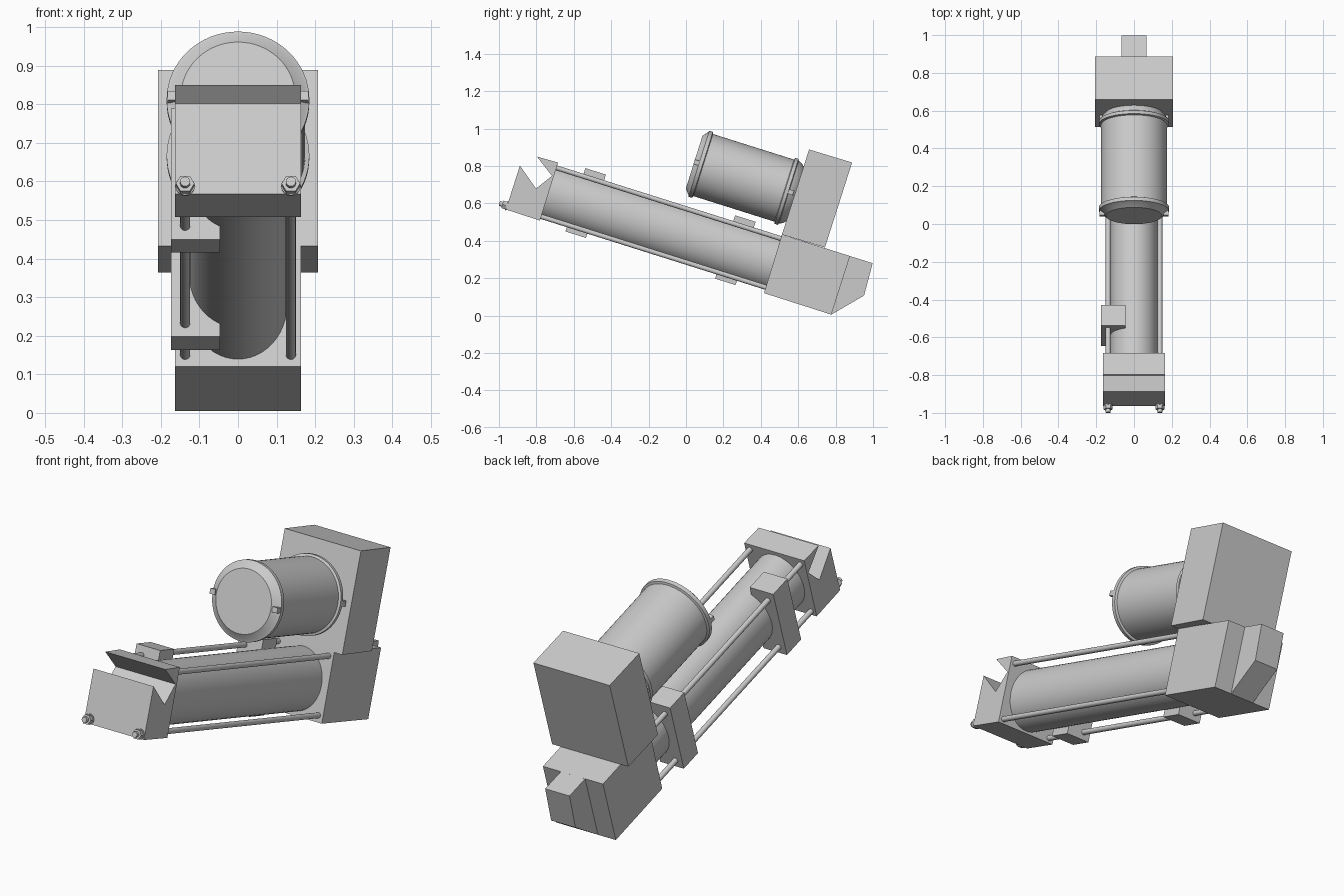
import bpy, bmesh, math
from mathutils import Matrix

cube = bpy.data.objects.get("Cube")
if cube:
    bpy.data.objects.remove(cube, do_unlink=True)

# Tilted working frame: x across, u along the tube, w square to it
TILT = Matrix.Rotation(math.radians(-17.5), 4, 'X')
TUBE_W, MOTOR_W = 0.408, 0.795

grey = bpy.data.materials.new("machine_grey")
grey.use_nodes = True
grey.diffuse_color = (0.6, 0.6, 0.6, 1)
grey.node_tree.nodes["Principled BSDF"].inputs["Base Color"].default_value = (0.6, 0.6, 0.6, 1)


def finish(name, bm, matrix, smooth=False):
    bmesh.ops.recalc_face_normals(bm, faces=bm.faces)
    mesh = bpy.data.meshes.new(name)
    bm.to_mesh(mesh)
    bm.free()
    mesh.materials.append(grey)
    obj = bpy.data.objects.new(name, mesh)
    obj.matrix_world = matrix
    bpy.context.collection.objects.link(obj)
    if smooth:
        bpy.ops.object.select_all(action='DESELECT')
        obj.select_set(True)
        bpy.context.view_layer.objects.active = obj
        bpy.ops.object.shade_smooth_by_angle(angle=math.radians(30))
    return obj


def side_profile(name, points, half_width):
    """Extrude a side outline (y, z) across x."""
    bm = bmesh.new()
    face = bm.faces.new([bm.verts.new((-half_width, y, z)) for y, z in points])
    grown = bmesh.ops.extrude_face_region(bm, geom=[face])
    verts = [g for g in grown["geom"] if isinstance(g, bmesh.types.BMVert)]
    bmesh.ops.translate(bm, verts=verts, vec=(2 * half_width, 0, 0))
    return finish(name, bm, Matrix.Identity(4))


def box(name, x, u, w):
    """Box in the tilted frame from (low, high) ranges."""
    bm = bmesh.new()
    bmesh.ops.create_cube(bm, size=1)
    for v in bm.verts:
        v.co = [r[0] if c < 0 else r[1] for c, r in zip(v.co, (x, u, w))]
    return finish(name, bm, TILT)


def turned(name, profile, x, w, sides, squash=1.0):
    """Closed turned part from (u, radius) pairs, axis along u."""
    bm = bmesh.new()
    rings = []
    for u, r in profile:
        ring = []
        for i in range(sides):
            a = math.tau * i / sides
            ring.append(bm.verts.new((x + r * squash * math.cos(a), u, w + r * math.sin(a))))
        rings.append(ring)
    for a, b in zip(rings, rings[1:]):
        for i in range(sides):
            j = (i + 1) % sides
            bm.faces.new((a[i], a[j], b[j], b[i]))
    bm.faces.new(rings[0])
    bm.faces.new(rings[-1])
    return finish(name, bm, TILT, sides > 6)


# Notched front block, base block, rear cap and gearbox housing
side_profile("front_block", [(-0.963, 0.567), (-0.888, 0.802), (-0.802, 0.679), (-0.717, 0.747),
                             (-0.797, 0.85), (-0.684, 0.818), (-0.781, 0.508)], 0.163)
side_profile("base_block", [(0.417, 0.12), (0.513, 0.433), (0.877, 0.318), (0.777, 0.005)], 0.163)
side_profile("rear_cap", [(0.87, 0.32), (0.998, 0.28), (0.952, 0.107), (0.777, 0.005)], 0.066)
side_profile("gearbox", [(0.658, 0.888), (0.888, 0.818), (0.743, 0.364), (0.513, 0.433)], 0.207)

# Main tube, slightly taller than wide
turned("main_tube", [(-0.9, 0.148), (0.362, 0.148)], 0, TUBE_W, 48, 0.86)

# Motor with a bead at each end
turned("motor", [(-0.205, 0.148), (-0.182, 0.176), (-0.178, 0.185), (-0.158, 0.185), (-0.154, 0.174),
                 (0.3, 0.174), (0.304, 0.185), (0.322, 0.185), (0.326, 0.176),
                 (0.345, 0.168), (0.362, 0.152)], 0, MOTOR_W, 64)

# Tie rods, with nuts on the lower pair
for side, sx in (("right", -1), ("left", 1)):
    x = sx * 0.137
    for level, w in (("lower", 0.272), ("upper", 0.545)):
        start = -1.132 if level == "lower" else -0.9
        turned(f"{level}_{side}_tie_rod", [(start, 0.013), (0.362, 0.013)], x, w, 16)
    turned(f"{side}_nut", [(-1.115, 0.024), (-1.088, 0.024)], x, 0.272, 6)
    turned(f"{side}_washer", [(-1.094, 0.025), (-1.086, 0.025)], x, 0.272, 16)
    # Small clips on the motor beads
    for end, u in (("front", -0.19), ("rear", 0.335)):
        low, high = sorted((sx * 0.155, sx * 0.183))
        box(f"{side}_{end}_motor_clip", (low, high), (u - 0.016, u + 0.016), (0.785, 0.81))

# Sensor brackets clamped on the right-hand rods
for name, u in (("front_bracket", -0.75), ("rear_bracket", 0.089)):
    box(name, (-0.174, -0.046), (u, u + 0.115), (0.235, 0.59))
